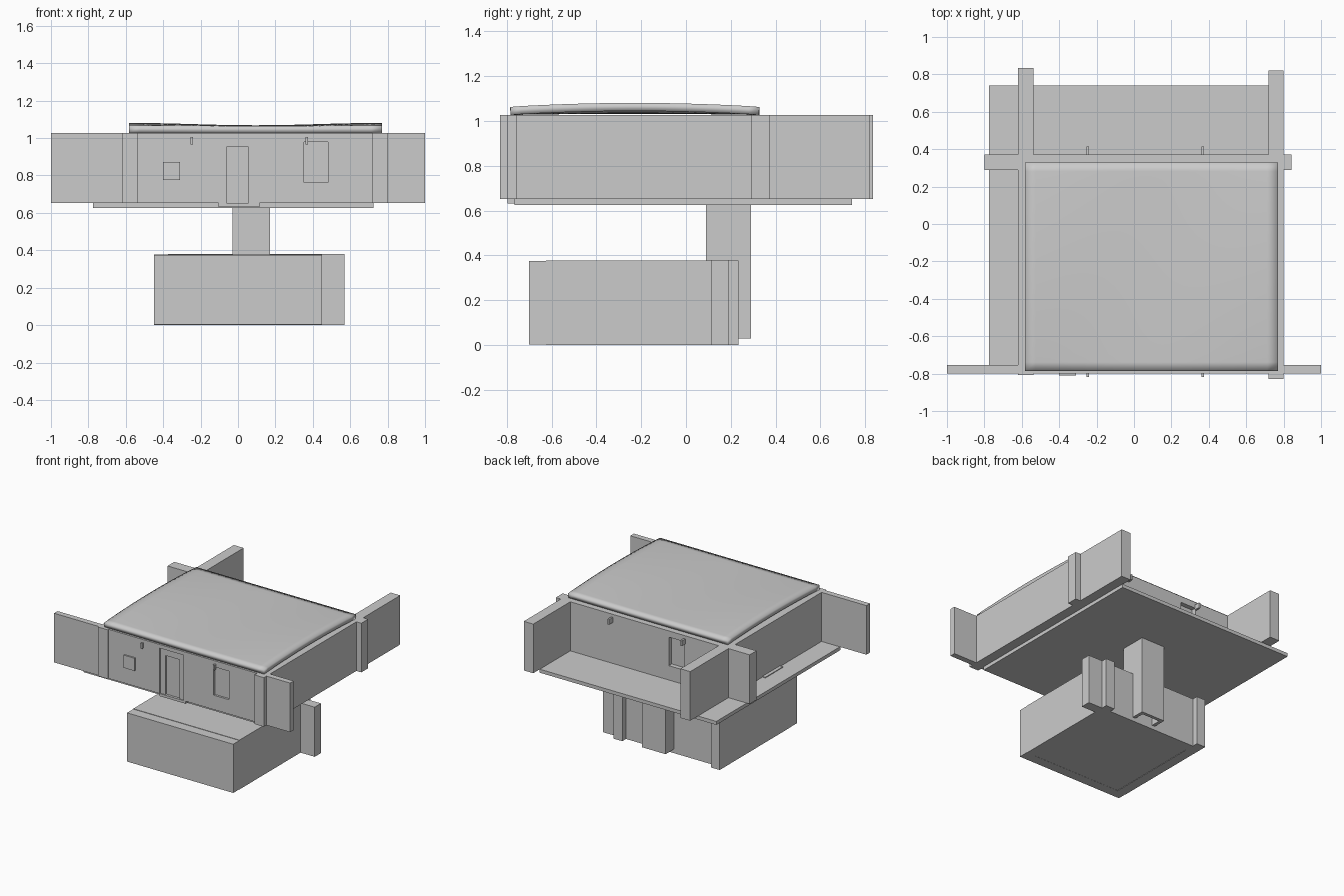
import bpy, bmesh, math

if "Cube" in bpy.data.objects:
    bpy.data.objects.remove(bpy.data.objects["Cube"])


def box(name, x0, x1, y0, y1, z0, z1):
    bm = bmesh.new()
    bmesh.ops.create_cube(bm, size=1)
    for v in bm.verts:
        v.co = (x0 if v.co.x < 0 else x1,
                y0 if v.co.y < 0 else y1,
                z0 if v.co.z < 0 else z1)
    me = bpy.data.meshes.new(name)
    bm.to_mesh(me)
    bm.free()
    ob = bpy.data.objects.new(name, me)
    bpy.context.collection.objects.link(ob)
    return ob


def cut(ob, name, *bounds):
    c = box(name, *bounds)
    c.hide_render = True
    c.display_type = 'WIRE'
    m = ob.modifiers.new(name, 'BOOLEAN')
    m.operation, m.solver, m.object = 'DIFFERENCE', 'EXACT', c


# Cellar: walls overrun each other at the back corners
box("cellar_front_wall", -0.45, 0.45, -0.70, -0.625, 0.002, 0.375)
for side, x in (("left", -0.45), ("right", 0.375)):
    box(f"cellar_{side}_wall", x, x + 0.075, -0.625, 0.235, 0.0, 0.378)
box("cellar_back_wall", -0.375, 0.57, 0.114, 0.19, 0.0, 0.38)
box("cellar_floor", -0.375, 0.375, -0.625, 0.114, 0.003, 0.03)
box("cellar_ceiling", -0.375, 0.375, -0.625, 0.114, 0.35, 0.378)

# Hollow shaft joining cellar to the house, four walls in a pinwheel
box("shaft_front_wall", -0.03, 0.145, 0.09, 0.115, 0.03, 0.626)
box("shaft_right_wall", 0.145, 0.17, 0.09, 0.265, 0.03, 0.626)
box("shaft_back_wall", -0.005, 0.17, 0.265, 0.29, 0.03, 0.626)
box("shaft_left_wall", -0.03, -0.005, 0.115, 0.29, 0.03, 0.626)

# House floor slab and doorsteps
box("floor_slab", -0.775, 0.725, -0.765, 0.74, 0.625, 0.652)
box("front_step", -0.105, 0.115, -0.797, -0.765, 0.632, 0.652)
box("side_step", -0.645, -0.62, -0.25, -0.04, 0.652, 0.658)

# House walls, running past each other at the corners
ZB, ZT = 0.652, 1.028
front = box("front_wall", -1.0, 1.0, -0.798, -0.755, ZB, ZT)
cut(front, "doorway_cutter", -0.105, 0.095, -0.9, -0.7, 0.6, 1.0)
cut(front, "front_window_cutter", 0.352, 0.482, -0.9, -0.7, 0.762, 0.98)
back = box("back_wall", -0.80, 0.842, 0.29, 0.372, ZB, ZT)
cut(back, "back_window_cutter", -0.245, -0.115, 0.2, 0.45, 0.762, 0.98)
box("left_wall", -0.62, -0.537, -0.808, 0.835, ZB, ZT)
box("right_wall", 0.72, 0.80, -0.83, 0.82, ZB, ZT)

# Door with frame
for side, x0, x1 in (("left", -0.105, -0.062), ("right", 0.057, 0.095)):
    box(f"door_{side}_jamb", x0, x1, -0.79, -0.76, ZB, 1.0)
box("door_lintel", -0.062, 0.057, -0.79, -0.76, 0.952, 1.0)
box("door_panel", -0.062, 0.057, -0.778, -0.766, ZB, 0.952)

# Window panes
box("front_window_pane", 0.352, 0.482, -0.782, -0.77, 0.762, 0.98)
box("back_window_pane", -0.245, -0.115, 0.325, 0.337, 0.762, 0.98)

# Front sign-sized panel and the small lamps under the eaves
box("front_panel", -0.402, -0.31, -0.81, -0.798, 0.775, 0.872)
for i, x in enumerate((-0.255, 0.36)):
    box(f"front_lamp_{i}", x, x + 0.014, -0.818, -0.798, 0.965, 1.005)
    box(f"back_lamp_{i}", x, x + 0.014, 0.372, 0.415, 0.965, 1.005)

# Gently rippled roof sheet
bm = bmesh.new()
N = 24
bmesh.ops.create_grid(bm, x_segments=N, y_segments=N, size=0.5)
for v in bm.verts:
    u, w = v.co.x + 0.5, v.co.y + 0.5
    hump = math.sin(math.pi * w) ** 0.8 if 0 < w < 1 else 0
    dip = 0.65 + 0.35 * math.cos(2 * math.pi * u)
    v.co = (-0.583 + 1.352 * u, -0.785 + 1.113 * w, 1.063 + 0.018 * hump * dip)
me = bpy.data.meshes.new("roof")
bm.to_mesh(me)
bm.free()
roof = bpy.data.objects.new("roof", me)
bpy.context.collection.objects.link(roof)
m = roof.modifiers.new("thickness", 'SOLIDIFY')
m.thickness, m.offset = 0.036, -1
bpy.context.view_layer.objects.active = roof
roof.select_set(True)
bpy.ops.object.shade_smooth_by_angle(angle=math.radians(30))
